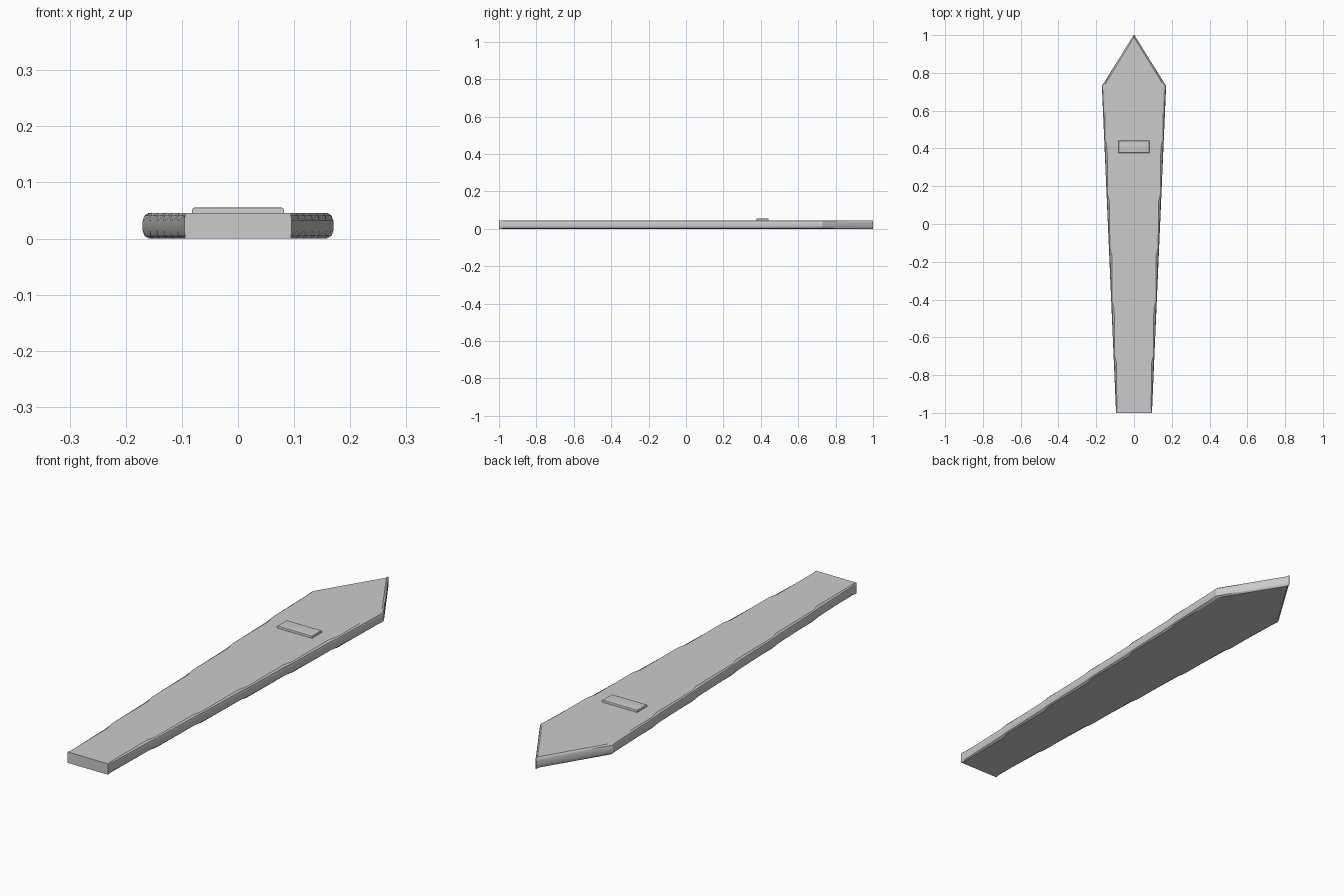
import bpy, bmesh

if "Cube" in bpy.data.objects:
    bpy.data.objects.remove(bpy.data.objects["Cube"])

TOP = 0.046


def make_object(name, bm):
    bmesh.ops.recalc_face_normals(bm, faces=bm.faces)
    mesh = bpy.data.meshes.new(name)
    bm.to_mesh(mesh)
    bm.free()
    obj = bpy.data.objects.new(name, mesh)
    bpy.context.collection.objects.link(obj)
    bpy.context.view_layer.objects.active = obj
    obj.select_set(True)
    bpy.ops.object.shade_smooth_by_angle(angle=0.5)
    obj.select_set(False)
    return obj


def section(bm, y, w, b):
    # right half of the rounded edge profile, then mirrored to the left
    half = [(w - b, 0), (w - b * 0.3, 0.005), (w, 0.014), (w, 0.032),
            (w - b * 0.3, 0.041), (w - b, TOP)]
    pts = half + [(-x, z) for x, z in reversed(half)]
    return [bm.verts.new((x, y, z)) for x, z in pts]


# Flat tapered blade: square narrow end, gently rippled rounded sides, pointed tip
bm = bmesh.new()
stations = [(-1.0, 0.095, 0.0005)]
start = -0.98
period = (0.73 - start) / 6
for i in range(6):
    for t, b in ((0.0, 0.005), (0.85, 0.014)):
        y = start + (i + t) * period
        w = 0.095 + (y + 1) / 1.73 * 0.075
        stations.append((y, w, b))
stations += [(0.73, 0.170, 0.011), (0.985, 0.0115, 0.009), (1.0, 0.002, 0.001)]
rings = [section(bm, *s) for s in stations]
for r0, r1 in zip(rings, rings[1:]):
    n = len(r0)
    for i in range(n):
        j = (i + 1) % n
        bm.faces.new((r0[i], r0[j], r1[j], r1[i]))
bm.faces.new(rings[0])
bm.faces.new(rings[-1])
make_object("tapered_blade", bm)

# Small raised band across the wide end
bm = bmesh.new()
bmesh.ops.create_cube(bm, size=1)
for v in bm.verts:
    v.co = (v.co.x * 0.164, 0.409 + v.co.y * 0.066, 0.0485 + v.co.z * 0.013)
top_edges = [e for e in bm.edges if all(v.co.z > 0.05 for v in e.verts)]
bmesh.ops.bevel(bm, geom=top_edges, offset=0.004, segments=3, affect='EDGES', profile=0.5)
make_object("raised_band", bm)
